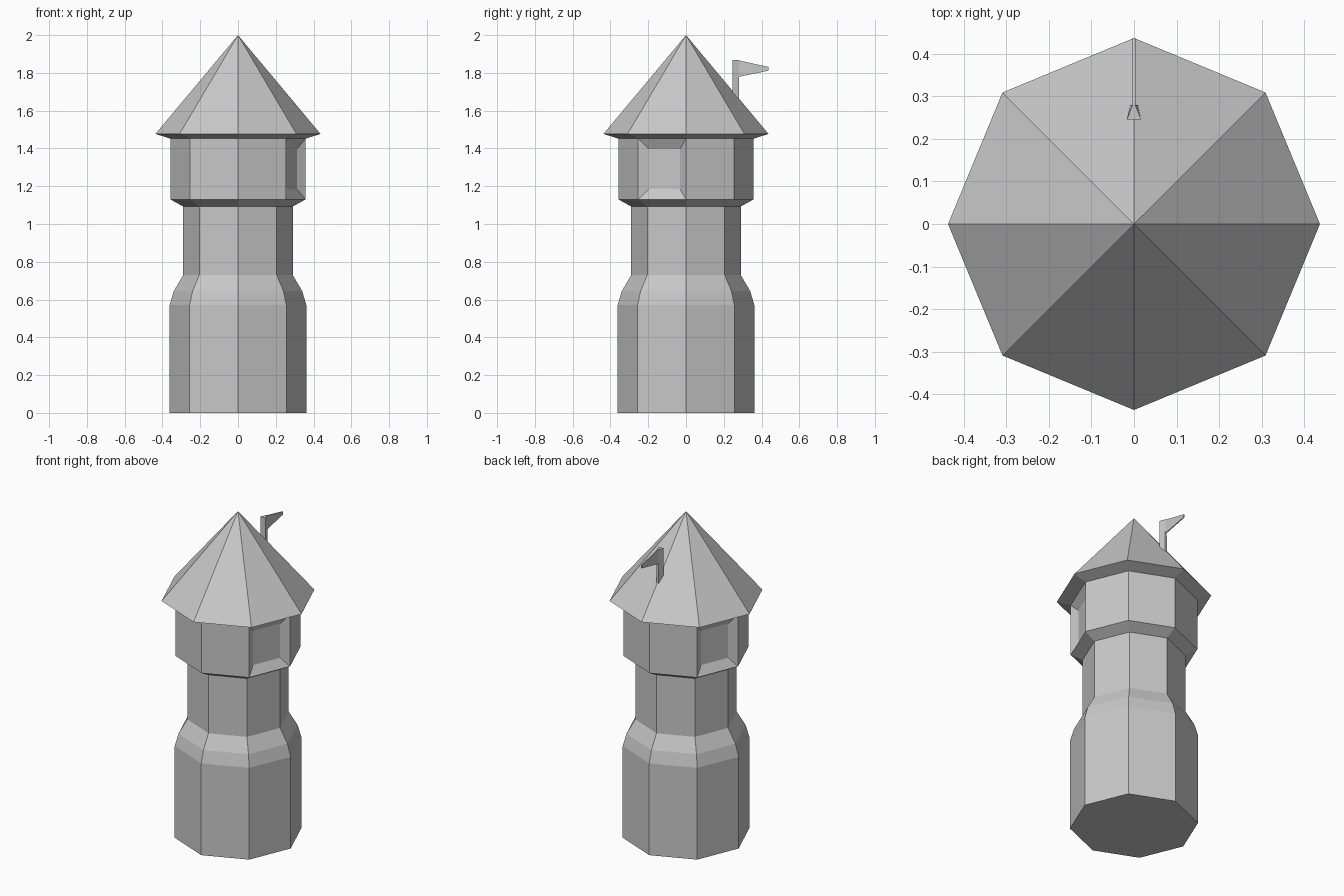
import bpy
import bmesh
from math import cos, sin, radians
from mathutils import Vector

cube = bpy.data.objects.get("Cube")
if cube:
    bpy.data.objects.remove(cube, do_unlink=True)

stone = bpy.data.materials.new("stone_grey")
stone.use_nodes = True
stone.diffuse_color = (0.58, 0.58, 0.58, 1)
stone.node_tree.nodes["Principled BSDF"].inputs["Base Color"].default_value = stone.diffuse_color


def finish(name, bm):
    bmesh.ops.recalc_face_normals(bm, faces=bm.faces)
    mesh = bpy.data.meshes.new(name)
    bm.to_mesh(mesh)
    bm.free()
    mesh.materials.append(stone)
    obj = bpy.data.objects.new(name, mesh)
    bpy.context.collection.objects.link(obj)
    return obj


def loft(bm, rings, cap_start=False, cap_end=False):
    """Skin a list of equal-length rings of points."""
    loops = [[bm.verts.new(p) for p in ring] for ring in rings]
    for low, high in zip(loops, loops[1:]):
        for i in range(len(low)):
            j = (i + 1) % len(low)
            bm.faces.new((low[i], low[j], high[j], high[i]))
    if cap_start:
        bm.faces.new(loops[0][::-1])
    if cap_end:
        bm.faces.new(loops[-1])


def octagon(radius, z):
    return [(radius * cos(radians(45 * i)), radius * sin(radians(45 * i)), z)
            for i in range(8)]


def tower_part(name, profile, cap_start=False):
    bm = bmesh.new()
    loft(bm, [octagon(r, z) for r, z in profile], cap_start)
    bmesh.ops.remove_doubles(bm, verts=bm.verts, dist=0.0001)
    return finish(name, bm)


# Foot with rounded shoulder, then the narrow neck
tower_part("tower_base", [(0.362, 0), (0.362, 0.57), (0.34, 0.645), (0.29, 0.73)], True)
tower_part("tower_neck", [(0.29, 0.73), (0.29, 1.093)])

# Watch room with two opposite recessed windows
bm = bmesh.new()
loft(bm, [octagon(r, z) for r, z in [(0.29, 1.093), (0.358, 1.13), (0.358, 1.452)]])
bmesh.ops.recalc_face_normals(bm, faces=bm.faces)
for angle in (-22.5, 157.5):
    out = Vector((cos(radians(angle)), sin(radians(angle)), 0))
    wall = next(f for f in bm.faces if f.normal.dot(out) > 0.99)
    pane = bmesh.ops.extrude_discrete_faces(bm, faces=[wall])["faces"][0]
    centre = pane.calc_center_median()
    for v in pane.verts:
        v.co = centre + (v.co - centre) * 0.66 - out * 0.03
finish("watch_room", bm)

# Pointed roof with sloping eaves
tower_part("roof", [(0.358, 1.452), (0.437, 1.477), (0, 2)])

# Flagpole, a tapered wedge standing on the back of the roof
bm = bmesh.new()
loft(bm, [[(-0.017, 0.245, z), (0.017, 0.245, z), (w, 0.28, z), (-w, 0.28, z)]
          for z, w in ((1.65, 0.009), (1.868, 0.003))], True, True)
finish("flagpole", bm)

# Pennant
bm = bmesh.new()
outline = [(0.275, 1.778), (0.437, 1.812), (0.437, 1.831), (0.275, 1.867)]
loft(bm, [[(x, y, z) for y, z in outline] for x in (-0.003, 0.003)], True, True)
finish("pennant", bm)
